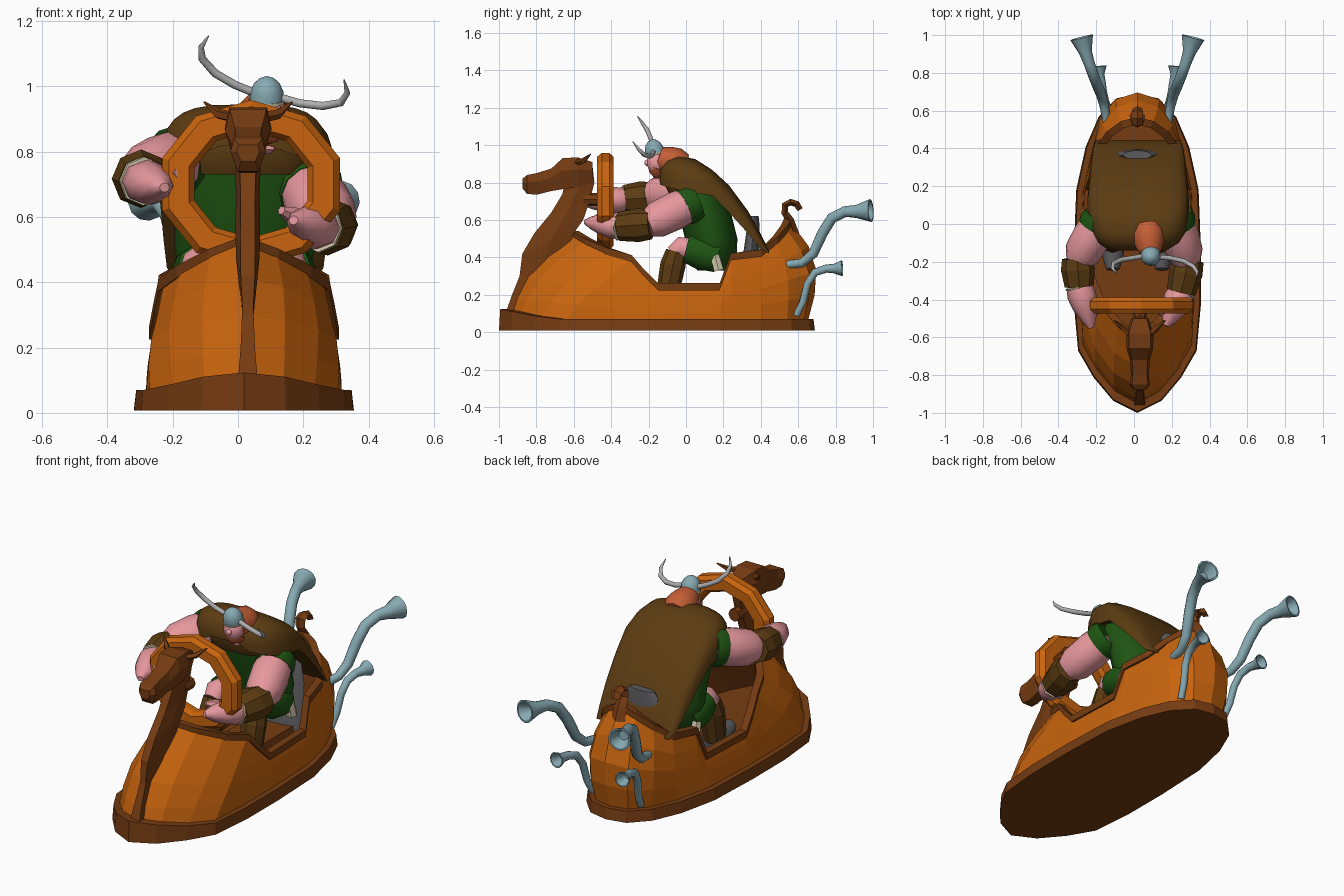
import bpy, bmesh, math
from mathutils import Vector as V

if "Cube" in bpy.data.objects:
    bpy.data.objects.remove(bpy.data.objects["Cube"])

CX = 0.018  # the craft sits slightly off x = 0


def material(name, r, g, b):
    m = bpy.data.materials.new(name)
    m.diffuse_color = [((c / 255 + 0.055) / 1.055) ** 2.4 for c in (r, g, b)] + [1]
    m.use_nodes = True
    m.node_tree.nodes["Principled BSDF"].inputs["Base Color"].default_value = m.diffuse_color
    return m


ORANGE = material("orange wood", 200, 100, 14)
BROWN = material("dark wood", 118, 60, 18)
CAPE = material("brown leather", 92, 60, 18)
GREEN = material("green cloth", 30, 84, 18)
SKIN = material("skin", 242, 160, 166)
HAIR = material("red hair", 195, 94, 54)
STEEL = material("blue steel", 135, 170, 178)
HORN = material("horn grey", 175, 175, 175)
GREY = material("dark grey", 92, 92, 96)
CREAM = material("cream fur", 215, 205, 175)


def loft(name, rings, mat, caps=(True, True), wrap=False, smooth=0):
    """Skin a list of closed rings that all have the same point count."""
    bm = bmesh.new()
    vs = [[bm.verts.new(p) for p in r] for r in rings]
    n = len(rings[0])
    for k in range(len(vs) if wrap else len(vs) - 1):
        a, b = vs[k], vs[(k + 1) % len(vs)]
        for i in range(n):
            j = (i + 1) % n
            bm.faces.new((a[i], a[j], b[j], b[i]))
    if caps[0] and not wrap:
        bm.faces.new(vs[0][::-1])
    if caps[1] and not wrap:
        bm.faces.new(vs[-1])
    bmesh.ops.recalc_face_normals(bm, faces=bm.faces[:])
    me = bpy.data.meshes.new(name)
    bm.to_mesh(me)
    bm.free()
    me.materials.append(mat)
    if smooth:
        for p in me.polygons:
            p.use_smooth = True
        me.set_sharp_from_angle(angle=math.radians(smooth))
    ob = bpy.data.objects.new(name, me)
    bpy.context.collection.objects.link(ob)
    return ob


def tube(name, path, radii, mat, n=10, cup=False, smooth=50, flat=1):
    """Round tube along a path; cup hollows the far end."""
    path = [V(p) for p in path]
    rings, side = [], None
    for i, p in enumerate(path):
        t = (path[min(i + 1, len(path) - 1)] - path[max(i - 1, 0)]).normalized()
        if side is None:
            side = t.cross(V((0, 0, 1)) if abs(t.z) < 0.9 else V((0, 1, 0)))
        side = (side - t * side.dot(t)).normalized()
        up = side.cross(t)
        ring = lambda c, r: [c + r * (side * math.cos(a) + up * flat * math.sin(a))
                             for a in (2 * math.pi * k / n for k in range(n))]
        rings.append(ring(p, radii[i]))
    if cup:
        rings += [ring(path[-1], radii[-1] * 0.85), ring(path[-1] - t * 0.06, radii[-1] * 0.4)]
    return loft(name, rings, mat, smooth=smooth)


def ball(name, c, r, mat, n=14):
    rings = []
    for k in range(1, 10):
        a = math.pi * k / 10
        rings.append([(c[0] + r[0] * math.sin(a) * math.cos(b), c[1] + r[1] * math.sin(a) * math.sin(b),
                       c[2] - r[2] * math.cos(a)) for b in (2 * math.pi * i / n for i in range(n))])
    return loft(name, rings, mat, smooth=60)


# ---- Hull: loft between the base outline and the stepped cockpit rim
BASE = [(0, -.963), (.12, -.9), (.215, -.78), (.288, -.645), (.3, -.42), (.3, -.15), (.287, .18),
        (.272, .25), (.238, .4), (.18, .54), (.1, .63), (0, .652)]
RIM = [(0, -.6, .53), (.1, -.53, .49), (.19, -.42, .44), (.245, -.29, .4), (.26, -.23, .33),
       (.275, -.15, .25), (.262, .18, .25), (.245, .24, .41), (.21, .4, .43), (.15, .48, .5),
       (.08, .53, .56), (0, .55, .6)]


def full(half):
    return [V(p) for p in half] + [V((-p[0], p[1], p[2])) for p in half[-2:0:-1]]


def out(p):
    return V((p.x, p.y - max(-.35, min(.35, p.y)), 0)).normalized()


base = full([(x, y, .06) for x, y in BASE])
rim = full(RIM)


def level(t, inset=0):
    ring = []
    for a, b in zip(base, rim):
        p = a.lerp(b, t)
        o = out(p)
        s = math.sin(math.pi * t)
        q = p + o * (s * (.006 + (.055 if p.y < 0 else .085) * o.y ** 2) - inset)
        ring.append(q + V((CX, 0, s * .03 * abs(o.y) - inset * .5)))
    return ring


loft("hull", [level(t) for t in (0, .22, .45, .7, 1)], ORANGE, (False, False))
loft("hull_lining", [level(t, .02) for t in (1, .7, .45, .2)], BROWN, (False, True))


def band(loop, offs):
    return [[p + out(p) * o + V((CX, 0, z(p) if callable(z) else z)) for p in loop] for o, z in offs]


loft("cockpit_rim", band(rim, [(.016, -.026), (.016, .012), (-.024, .012), (-.024, -.026)]), BROWN, wrap=True)
top = lambda p: .01 + .055 * max(0, (-p.y - .7) / .27)
loft("base_trim", band(base, [(.037, -.052), (.03, top), (-.015, top)]), BROWN, (True, False))

# ---- Figurehead: keel strip, neck, head, ears
keel = [[(CX + .012 + x, y + d, z) for x, d in ((-w, 0), (w, 0), (w, .08), (-w, .08))]
        for y, z, w in ((-.965, .1, .03), (-.93, .2, .022), (-.89, .3, .018), (-.86, .4, .016))]
loft("keel_strip", keel, BROWN)
neck = []
for fy, fz, by, bz, w in [(-.895, .26, -.64, .42, .022), (-.875, .42, -.6, .53, .036), (-.81, .53, -.55, .6, .038),
                          (-.72, .64, -.515, .7, .036), (-.66, .74, -.49, .8, .04), (-.64, .85, -.5, .89, .045)]:
    my, mz = fy * .5 + by * .5, fz * .5 + bz * .5
    neck.append([(CX + .012 + x, y, z) for x, y, z in
                 [(-w * .6, fy, fz), (w * .6, fy, fz), (w, my, mz), (w * .6, by, bz), (-w * .6, by, bz), (-w, my, mz)]])
loft("figurehead_neck", neck, BROWN)
head = []
for y, lo, hi, w in [(-.5, .8, .91, .045), (-.58, .775, .935, .072), (-.66, .765, .93, .07), (-.72, .755, .875, .052),
                     (-.8, .735, .85, .047), (-.85, .74, .84, .054), (-.875, .77, .82, .035)]:
    m = lo * .4 + hi * .6
    head.append([(CX + .013 + x, y, z) for x, z in
                 [(-w * .6, lo), (w * .6, lo), (w, m), (w * .8, hi), (-w * .8, hi), (-w, m)]])
loft("figurehead_head", head, BROWN)
for s, side in ((-1, "left"), (1, "right")):
    X = CX + .013
    tube("figurehead_ear_" + side, [(X + s * .045, -.59, .905), (X + s * .09, -.55, .915), (X + s * .135, -.51, .952)],
         [.017, .016, .003], BROWN, 5, smooth=0)

# ---- Stern curl: flat ribbon
curl = [(.58, .52), (.555, .6), (.528, .64), (.53, .68), (.56, .695), (.592, .685), (.61, .655)]
tube("stern_curl", [(CX, y, z) for y, z in curl], [.045, .036, .03, .03, .03, .03, .026], BROWN, 4, smooth=0, flat=.6)

# ---- Steering ring: ten-sided
ring = []
for k in range(10):
    a = math.radians(18 + 36 * k)
    ring.append([(.04 + r * math.cos(a), y, .7 + r * math.sin(a) * .9) for r, y in
                 [(.265, -.475), (.287, -.45), (.287, -.41), (.265, -.388), (.2, -.388), (.182, -.41), (.182, -.45), (.2, -.475)]])
loft("steering_ring", ring, ORANGE, wrap=True)
tube("steering_hub", [(.03, -.55, .71), (.03, -.47, .71)], [.035, .035], BROWN, 8, smooth=0)

# ---- Exhaust pipes: two each side
for s, side in ((-1, "left"), (1, "right")):
    up = [(.16, .53, .36), (.175, .62, .37), (.19, .68, .42), (.21, .73, .53), (.23, .78, .61), (.255, .85, .645),
          (.275, .91, .645), (.295, .988, .65)]
    low = [(.15, .59, .09), (.16, .625, .16), (.17, .65, .26), (.18, .69, .32), (.19, .75, .34), (.2, .79, .34),
           (.205, .835, .342)]
    tube("upper_exhaust_" + side, [(CX + s * x, y, z) for x, y, z in up],
         [.022, .024, .027, .029, .029, .029, .035, .062], STEEL, 12, True)
    tube("lower_exhaust_" + side, [(CX + s * x, y, z) for x, y, z in low],
         [.018, .019, .02, .021, .022, .025, .043], STEEL, 12, True)

# ---- Seat
seat_rings = [[(CX + w * math.cos(a), y + d * math.sin(a), z) for a in (2 * math.pi * k / 14 for k in range(14))]
              for z, y, d, w in ((.13, .31, .05, .16), (.42, .35, .045, .15), (.56, .36, .035, .12), (.62, .365, .024, .075))]
loft("seat_back", seat_rings, GREY, smooth=50)
loft("seat_base", [[(CX + w * a, y, z) for a, y in ((-1, .02), (1, .02), (1, .3), (-1, .3))]
                   for z, w in ((.11, .14), (.2, .12))], BROWN)

# ---- Driver torso, leather collar and cape
ang = [2 * math.pi * k / 20 for k in range(20)]


def stack(name, rows, mat):
    loft(name, [[(.02 + rx * math.cos(a), cy + ry * math.sin(a), z) for a in ang] for cy, z, rx, ry in rows], mat, smooth=60)


stack("torso", [(.14, .33, .13, .08), (.15, .4, .19, .12), (.135, .5, .215, .14), (.105, .62, .215, .14),
                (.06, .74, .225, .13), (.0, .84, .16, .09)], GREEN)
stack("collar", [(-.005, .73, .18, .08), (-.01, .78, .205, .1), (-.015, .85, .18, .1), (-.03, .9, .1, .07)], CAPE)
cape = []
for y, hi, lo, w in [(-.14, .88, .79, .15), (-.1, .925, .775, .215), (-.04, .945, .76, .252), (.05, .925, .745, .268),
                     (.14, .868, .73, .268), (.23, .785, .64, .26), (.33, .65, .53, .25), (.4, .525, .445, .24),
                     (.445, .435, .42, .225)]:
    r = [(.022 - w * math.copysign(abs(math.cos(a)) ** .6, math.cos(a)), y, lo + (hi - lo) * math.sin(a) ** .6)
         for a in (math.pi * k / 14 for k in range(14))]
    cape.append(r + [(.022 + w, y, lo), (.022 + w * .5, y, lo + (hi - lo) * .3), (.022 - w * .5, y, lo + (hi - lo) * .3)])
loft("cape", cape, CAPE, smooth=50)

# ---- Driver head, beard and horned helmet
tube("neck", [(.05, -.02, .84), (.08, -.12, .87)], [.08, .07], SKIN)
tube("hair", [(.07, -.01, .885), (.075, -.05, .9), (.08, -.1, .915), (.085, -.15, .935)], [.07, .085, .08, .058], HAIR, 12)
ball("face", (.085, -.16, .905), (.055, .05, .06), SKIN)
ball("nose", (.088, -.205, .905), (.017, .018, .018), SKIN, 8)
tube("beard", [(.085, -.14, .875), (.08, -.155, .845), (.075, -.155, .825)], [.06, .045, .015], HAIR)
hd = V((.01, -.25, 1)).normalized()
hc = V((.088, -.165, .955))
tube("helmet", [hc + hd * d for d in (0, .03, .055, .07, .077)], [.052, .051, .04, .024, .006], STEEL, 14)
tube("helmet_band", [hc - hd * .006, hc + hd * .004], [.055, .055], CREAM, 14)
tube("helmet_horn_left", [(.05, -.17, .98), (-.01, -.18, 1.005), (-.07, -.19, 1.04), (-.11, -.21, 1.085),
                          (-.113, -.235, 1.12), (-.09, -.26, 1.155)], [.013, .013, .013, .012, .009, .002], HORN)
tube("helmet_horn_right", [(.13, -.175, .965), (.19, -.18, .948), (.26, -.195, .94), (.315, -.225, .95),
                           (.335, -.255, .98), (.325, -.285, 1.02)], [.013, .013, .013, .012, .009, .002], HORN)

# ---- Arms: sleeve, upper arm, bracer, hand with thumb
for side, sh, el, wr, ha in (("left", (-.17, .03, .78), (-.3, -.2, .72), (-.29, -.33, .71), (-.225, -.55, .69)),
                             ("right", (.21, .05, .7), (.285, -.21, .575), (.25, -.36, .565), (.17, -.54, .59))):
    sh, el, wr, ha = map(V, (sh, el, wr, ha))
    tube("sleeve_" + side, [sh, sh.lerp(el, .12), sh.lerp(el, .25)], [.1, .108, .1], GREEN, 12)
    tube("upper_arm_" + side, [sh, sh.lerp(el, .4), sh.lerp(el, .8), el], [.09, .102, .097, .07], SKIN, 12)
    tube("bracer_" + side, [el.lerp(wr, -.15), el.lerp(wr, .3), wr], [.08, .09, .077], CAPE, 8, smooth=0)
    tube("bracer_fur_" + side, [wr.lerp(ha, -.02), wr.lerp(ha, .02)], [.076, .074], CREAM, 8, smooth=0)
    tube("hand_" + side, [wr, wr.lerp(ha, .2), wr.lerp(ha, .5), wr.lerp(ha, .8), ha], [.069, .078, .066, .04, .016],
         SKIN, 8, flat=.9)
    i = V((.05 if side == "left" else -.05, 0, .03))
    tube("thumb_" + side, [wr.lerp(ha, .25) + i * .4, wr.lerp(ha, .45) + i, wr.lerp(ha, .65) + i * 1.3],
         [.035, .028, .014], SKIN, 6)

    # ---- Legs: thigh, knee, boot, foot
    s = -1 if side == "left" else 1
    X = CX + s * .13
    tube("thigh_" + side, [(X, .17, .4), (X, .08, .425), (X, .0, .445)], [.085, .095, .075], GREEN, 10)
    tube("trouser_fur_" + side, [(X + s * .065, .175, .33), (X + s * .065, .155, .41)], [.03, .026], CREAM, 6, smooth=0)
    tube("knee_" + side, [(X, .03, .44), (X, -.03, .45), (X, -.07, .42)], [.065, .064, .045], SKIN, 10)
    tube("boot_" + side, [(X, -.05, .43), (X, -.07, .36), (X, -.1, .2)], [.058, .068, .06], CAPE, 8, smooth=0)
    tube("foot_" + side, [(X, -.06, .19), (X, -.16, .2), (X, -.24, .22)], [.06, .06, .035], GREY, 8)
